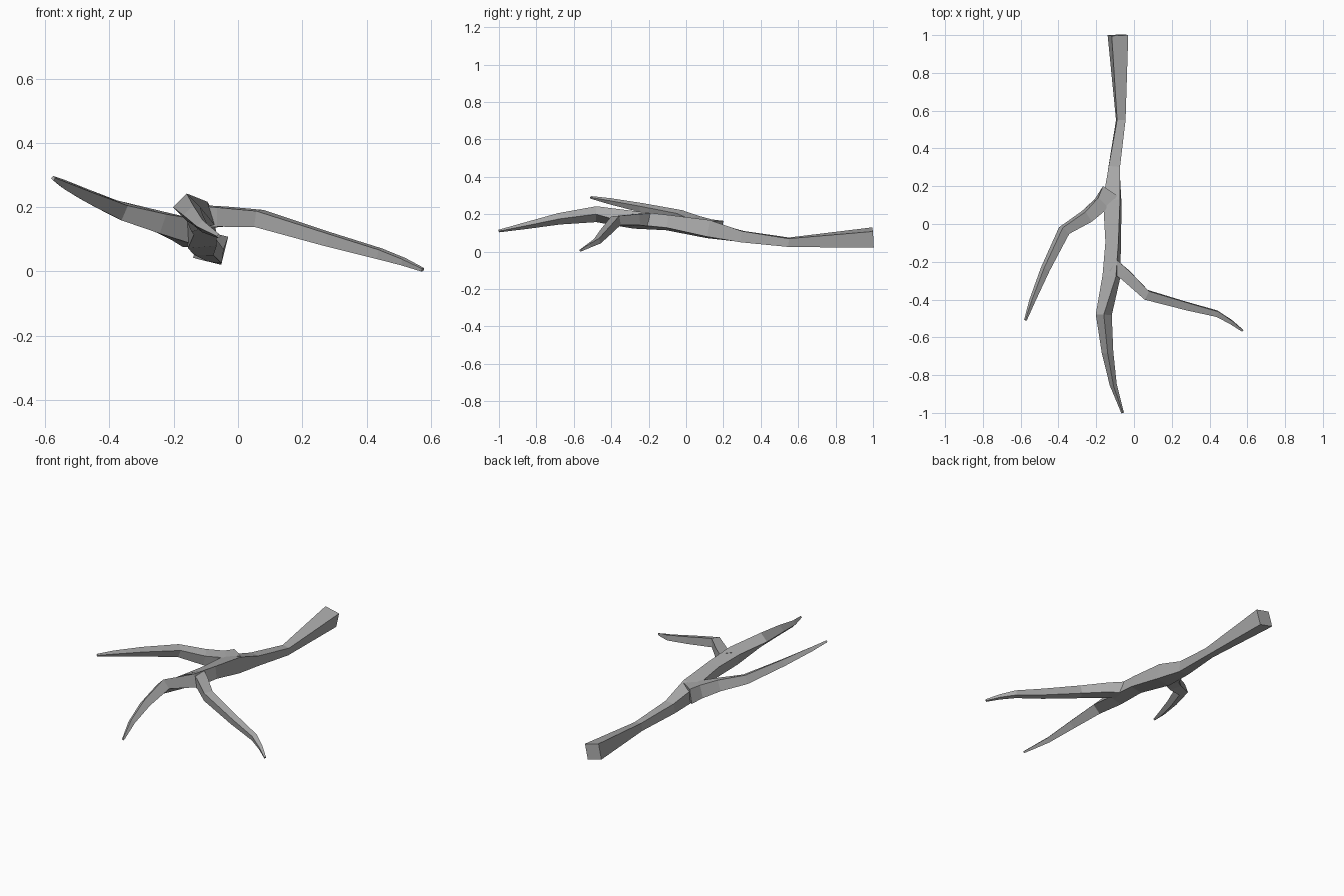
import bpy
import bmesh
from math import radians
from mathutils import Matrix, Vector

default_cube = bpy.data.objects.get("Cube")
if default_cube:
    bpy.data.objects.remove(default_cube, do_unlink=True)


def make_material(name, shade):
    material = bpy.data.materials.new(name)
    material.use_nodes = True
    colour = (shade, shade, shade, 1)
    material.diffuse_color = colour
    shader = material.node_tree.nodes["Principled BSDF"]
    shader.inputs["Base Color"].default_value = colour
    return material


def square_ring(bm, centre, heading, thickness, roll):
    """Add a square cross-section, upright unless rolled about its heading."""
    side = Vector((0, 0, 1)).cross(heading).normalized()
    up = heading.cross(side)
    turn = Matrix.Rotation(radians(-roll), 3, heading)
    side = turn @ side * thickness / 2
    up = turn @ up * thickness / 2
    corners = (-side - up, side - up, side + up, up - side)
    return [bm.verts.new(centre + corner) for corner in corners]


def ramp(start, end, count):
    """Evenly spaced values from start to end."""
    return [start + (end - start) * i / (count - 1) for i in range(count)]


def limb(name, path, thicknesses, rolls, material):
    """Skin a closed four-sided limb along a path."""
    bm = bmesh.new()
    centres = [Vector(point) for point in path]
    previous_points = centres[:1] + centres[:-1]
    next_points = centres[1:] + centres[-1:]
    rings = []
    for centre, previous, following, thickness, roll in zip(
            centres, previous_points, next_points, thicknesses, rolls):
        heading = (following - previous).normalized()
        rings.append(square_ring(bm, centre, heading, thickness, roll))
    for ring, next_ring in zip(rings, rings[1:]):
        for k in range(4):
            bm.faces.new((ring[k - 1], ring[k], next_ring[k], next_ring[k - 1]))
    bm.faces.new(rings[0])
    bm.faces.new(rings[-1])
    bmesh.ops.recalc_face_normals(bm, faces=bm.faces)
    mesh = bpy.data.meshes.new(name)
    bm.to_mesh(mesh)
    bm.free()
    mesh.materials.append(material)
    bpy.context.collection.objects.link(bpy.data.objects.new(name, mesh))


bark = make_material("bark_grey", .4)

# Main stem, from the flared cut end to the drooping front tip
stem_path = [
    (-.085, 1, .075), (-.07, .55, .05), (-.105, .3, .08),
    (-.115, .12, .12), (-.11, -.1, .155), (-.12, -.28, .17),
    (-.16, -.48, .2), (-.14, -.68, .175), (-.11, -.85, .14),
    (-.06, -1, .11)]
stem_thickness = [.09, .045, .06, .09, .07, .075] + ramp(.06, .01, 4)
stem_roll = ramp(14, -18, 6) + [-45] * 4
limb("main_stem", stem_path, stem_thickness, stem_roll, bark)

# Rising side limb on the right
right_path = [
    (-.13, .17, .12), (-.17, .11, .13), (-.25, .04, .155), (-.37, -.035, .19),
    (-.47, -.24, .235), (-.54, -.41, .27), (-.575, -.51, .29)]
limb("right_limb", right_path, ramp(.09, .01, 7), ramp(0, 40, 7), bark)

# Falling side limb on the left
left_path = [
    (-.11, -.22, .17), (-.045, -.27, .17), (.065, -.375, .165),
    (.28, -.435, .1), (.44, -.475, .055), (.515, -.52, .03),
    (.575, -.565, .005)]
limb("left_limb", left_path, ramp(.07, .01, 7), ramp(0, -12, 7), bark)
